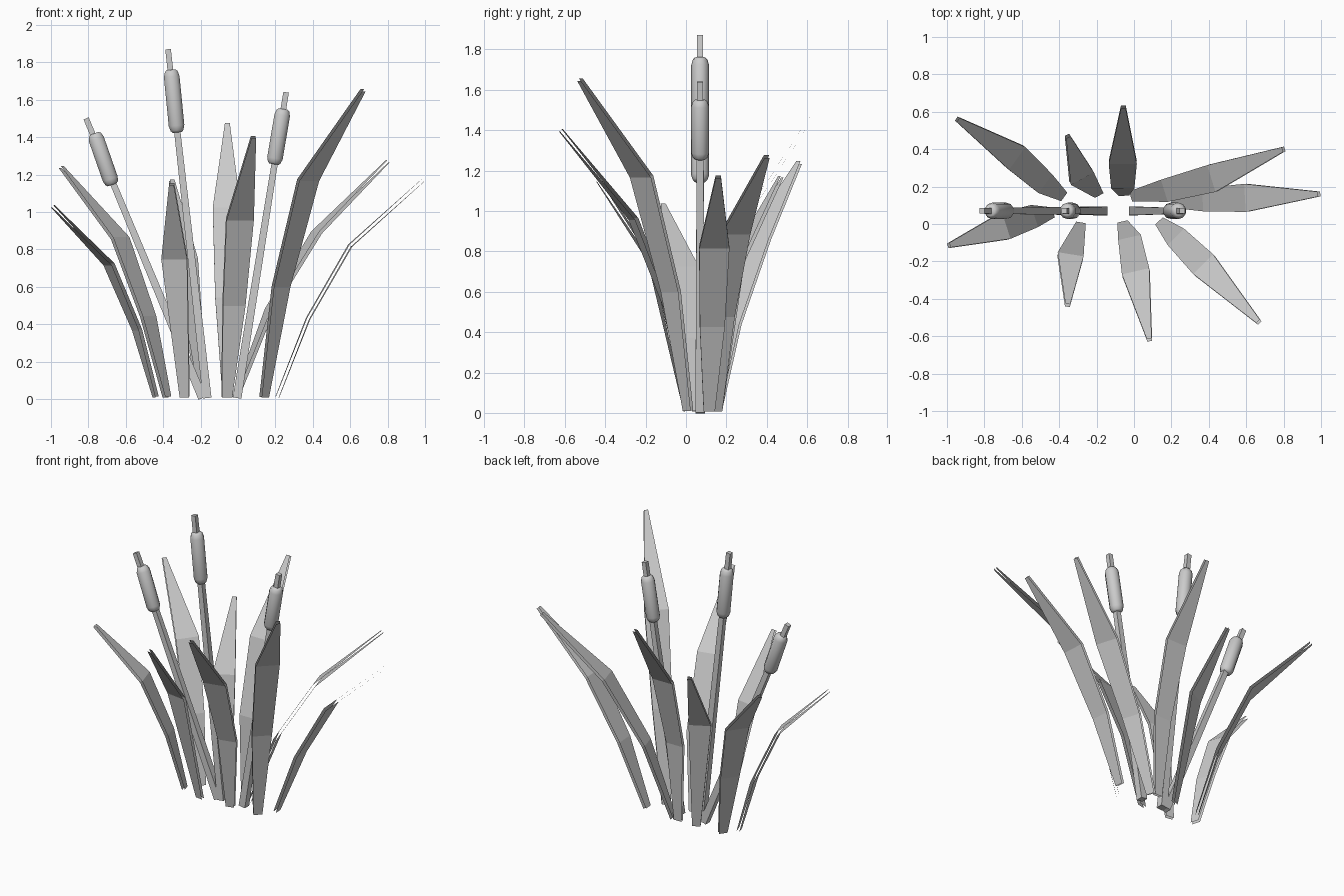
import bpy, bmesh
from mathutils import Vector

if "Cube" in bpy.data.objects:
    bpy.data.objects.remove(bpy.data.objects["Cube"])

Z = Vector((0, 0, 1))


def finish(name, bm, smooth=False):
    mesh = bpy.data.meshes.new(name)
    bm.to_mesh(mesh)
    bm.free()
    ob = bpy.data.objects.new(name, mesh)
    bpy.context.collection.objects.link(ob)
    for p in mesh.polygons:
        p.use_smooth = smooth
    return ob


def leaf(name, path, widths):
    """Bent blade: a front and a back sheet, a small gap apart."""
    pts = [Vector(p) for p in path]
    lean = pts[-1] - pts[0]
    side = lean.cross(Z).normalized()
    bm = bmesh.new()
    for sign in (1, -1):
        rows = []
        for i, (p, w) in enumerate(zip(pts, widths)):
            tangent = pts[min(i + 1, len(pts) - 1)] - pts[max(i - 1, 0)]
            off = side.cross(tangent).normalized() * 0.009 * sign
            rows.append([bm.verts.new(p + off + side * w * s) for s in (-1, 1)])
        for a, b in zip(rows, rows[1:]):
            quad = [a[0], a[1], b[1], b[0]]
            f = bm.faces.new(quad)
            f.normal_update()
            if f.normal.dot(side.cross(lean)) * sign < 0:
                f.normal_flip()
    return finish(name, bm)


def lathe(name, start, end, profile, sides, turn=0.5, smooth=False):
    """Closed solid of revolution; profile holds (fraction along axis, radius)."""
    a, b = Vector(start), Vector(end)
    axis = b - a
    v = Vector((0, 1, 0))
    u = v.cross(axis).normalized()
    from math import cos, sin, pi
    bm = bmesh.new()
    rings = []
    for t, r in profile:
        c = a + axis * t
        rings.append([bm.verts.new(c + (u * cos(2 * pi * (k + turn) / sides)
                                        + v * sin(2 * pi * (k + turn) / sides)) * r)
                      for k in range(sides)])
    for lo, hi in zip(rings, rings[1:]):
        for k in range(sides):
            j = (k + 1) % sides
            bm.faces.new((lo[k], lo[j], hi[j], hi[k]))
    bm.faces.new(rings[0][::-1])
    bm.faces.new(rings[-1])
    bmesh.ops.recalc_face_normals(bm, faces=bm.faces)
    return finish(name, bm, smooth)


# Reed stems (square, tapered) and their seed heads, all in one plane
Y = 0.07
reeds = [  # stem base x, stem top (x, z), head bottom (x, z), head top (x, z)
    (-0.19, (-0.812, 1.50), (-0.672, 1.145), (-0.768, 1.42)),
    (-0.165, (-0.374, 1.87), (-0.325, 1.425), (-0.358, 1.76)),
    (-0.005, (0.257, 1.64), (0.192, 1.255), (0.242, 1.55)),
]
for i, (bx, top, h0, h1) in enumerate(reeds, 1):
    lathe(f"stem_{i}", (bx, Y, 0.005), (top[0], Y, top[1]),
          [(0, 0.033), (1, 0.021)], 4)
    lathe(f"seed_head_{i}", (h0[0], Y, h0[1]), (h1[0], Y, h1[1]),
          [(0, 0.026), (0.03, 0.036), (0.11, 0.044), (0.89, 0.044),
           (0.97, 0.036), (1, 0.026)], 10, smooth=True)

# Long blades with three bends, centre line from base to tip
B = 0.01
LONG = (0.028, 0.062, 0.075, 0.013)
long_leaves = {
    "leaf_back_left": [(-0.38, 0.15, B), (-0.48, 0.22, 0.44), (-0.63, 0.355, 0.86), (-0.945, 0.56, 1.24)],
    "leaf_left": [(-0.44, 0.06, B), (-0.54, 0.04, 0.37), (-0.69, -0.01, 0.72), (-0.99, -0.115, 1.03)],
    "leaf_front": [(-0.06, 0.005, B), (-0.022, -0.08, 0.5), (0.01, -0.26, 0.96), (0.083, -0.62, 1.40)],
    "leaf_front_right": [(0.14, 0.01, B), (0.23, -0.075, 0.6), (0.375, -0.22, 1.17), (0.668, -0.525, 1.65)],
    "leaf_back_right": [(-0.01, 0.15, B), (0.17, 0.18, 0.48), (0.42, 0.245, 0.89), (0.80, 0.40, 1.27)],
    "leaf_right": [(0.21, 0.115, B), (0.375, 0.13, 0.43), (0.60, 0.14, 0.82), (0.99, 0.16, 1.17)],
    "leaf_back": [(-0.055, 0.16, B), (-0.06, 0.20, 0.54), (-0.06, 0.33, 1.02), (-0.057, 0.625, 1.47)],
}
for name, path in long_leaves.items():
    leaf(name, path, LONG)

# Short blades with a single bend
SHORT = (0.026, 0.07, 0.013)
leaf("leaf_front_short", [(-0.285, 0.0, B), (-0.34, -0.17, 0.75), (-0.355, -0.435, 1.15)], SHORT)
leaf("leaf_back_short", [(-0.19, 0.16, B), (-0.28, 0.25, 0.75), (-0.355, 0.47, 1.17)], SHORT)
